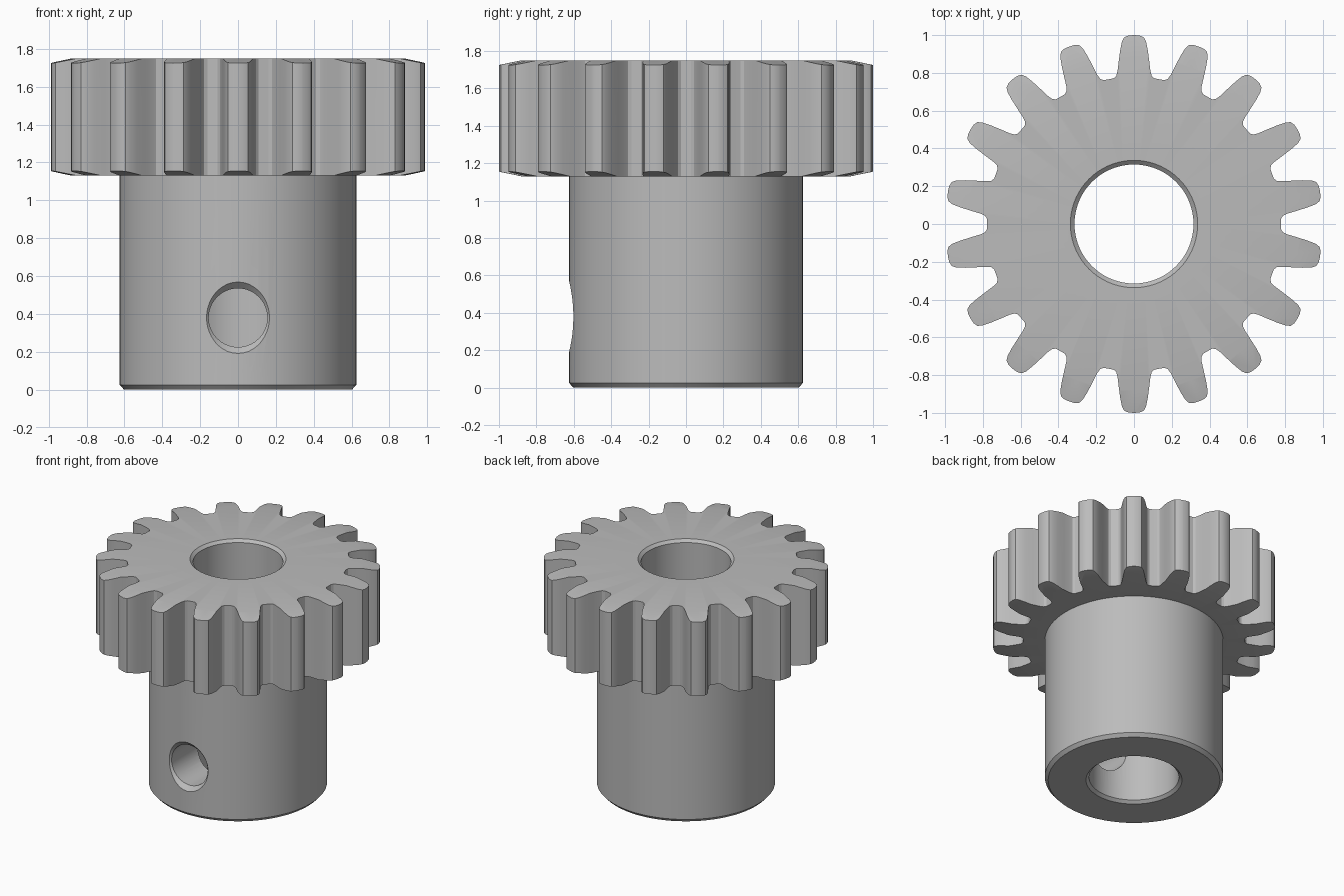
import bpy, bmesh
from math import sin, cos, pi, hypot
from mathutils import Matrix, Vector

if "Cube" in bpy.data.objects:
    bpy.data.objects.remove(bpy.data.objects["Cube"])

TEETH = 18

steel = bpy.data.materials.new("grey steel")
steel.use_nodes = True
steel.diffuse_color = (0.5, 0.5, 0.5, 1)
steel.node_tree.nodes["Principled BSDF"].inputs["Base Color"].default_value = (0.5, 0.5, 0.5, 1)


def skin(name, rings, loop=True):
    """Bridge rings of points; close the tube on itself or cap both ends."""
    bm = bmesh.new()
    rows = [[bm.verts.new(p) for p in ring] for ring in rings]
    n = len(rows[0])
    pairs = list(zip(rows, rows[1:])) + ([(rows[-1], rows[0])] if loop else [])
    for a, b in pairs:
        for i in range(n):
            j = (i + 1) % n
            bm.faces.new((a[i], a[j], b[j], b[i]))
    if not loop:
        bm.faces.new(rows[0])
        bm.faces.new(rows[-1])
    bmesh.ops.recalc_face_normals(bm, faces=bm.faces)
    mesh = bpy.data.meshes.new(name)
    bm.to_mesh(mesh)
    bm.free()
    mesh.materials.append(steel)
    obj = bpy.data.objects.new(name, mesh)
    bpy.context.collection.objects.link(obj)
    return obj


def circle(r, z, n=72):
    return [(r * cos(2 * pi * i / n), r * sin(2 * pi * i / n), z) for i in range(n)]


# Turned blank: bore, hub and gear disc with bevelled rim
profile = [(0.315, 0.02), (0.337, 0), (0.602, 0), (0.625, 0.025),
           (0.625, 1.13), (0.88, 1.13), (1.04, 1.163),
           (1.04, 1.717), (0.88, 1.75), (0.337, 1.75), (0.315, 1.73)]
gear = skin("gear_with_hub", [circle(r, z) for r, z in profile])

# Tooth outline: half a tooth (half width, radius), mirrored and repeated
half = [(0.135, 0.766), (0.108, 0.771), (0.094, 0.784), (0.087, 0.81),
        (0.081, 0.86), (0.073, 0.92), (0.064, 0.965), (0.052, 0.988), (0.03, 0.998)]
tooth = half + [(0, 1.0)] + [(-w, y) for w, y in reversed(half[1:])]
outline = []
for k in range(TEETH):
    turn = Matrix.Rotation(2 * pi * k / TEETH, 2)
    outline += [turn @ Vector(p) for p in tooth]


def tooth_ring(z, outer):
    return [(x * s, y * s, z) for x, y in outline
            for s in [1.2 / hypot(x, y) if outer else 1]]


spaces = skin("tooth_space_cutter", [tooth_ring(1.05, False), tooth_ring(1.05, True),
                                     tooth_ring(1.85, True), tooth_ring(1.85, False)])

# Set screw hole through the front wall, with countersink
screw = skin("screw_hole_cutter",
             [[(x, y, z + 0.38) for x, z, _ in circle(r, 0, 40)]
              for r, y in [(0.155, 0), (0.155, -0.591), (0.214, -0.65), (0.214, -0.8)]], loop=False)

# Cut the blank
bpy.context.view_layer.objects.active = gear
gear.select_set(True)
for cutter in (spaces, screw):
    cut = gear.modifiers.new(cutter.name, "BOOLEAN")
    cut.operation = "DIFFERENCE"
    cut.solver = "EXACT"
    cut.object = cutter
    bpy.ops.object.modifier_apply(modifier=cut.name)
    bpy.data.objects.remove(cutter)

bpy.ops.object.shade_smooth_by_angle(angle=pi / 7)
